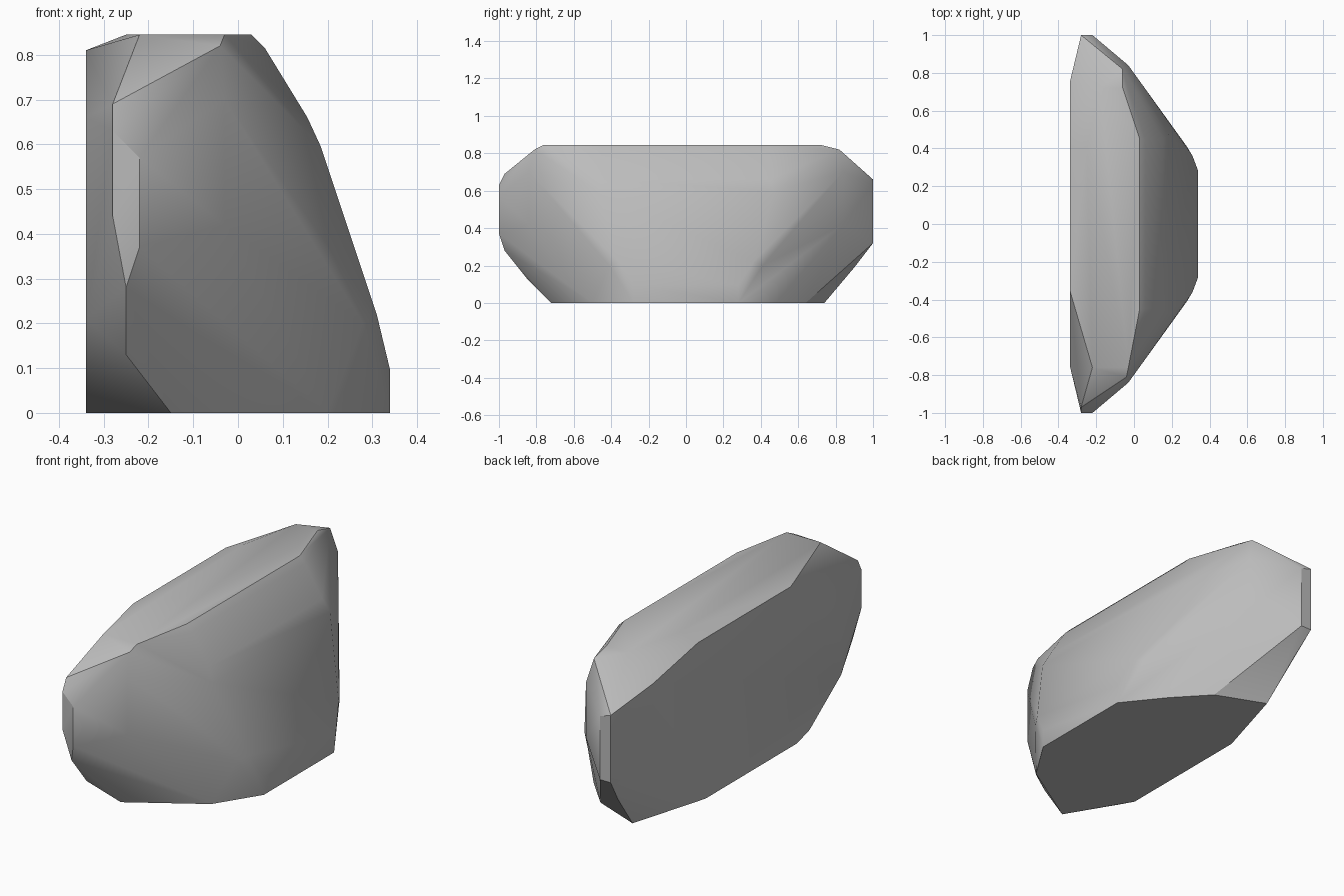
import bpy
import bmesh
from math import radians

cube = bpy.data.objects.get("Cube")
if cube:
    bpy.data.objects.remove(cube, do_unlink=True)

# Plain stone colour
stone = bpy.data.materials.new("stone_grey")
stone.use_nodes = True
grey = (0.5, 0.5, 0.5, 1)
stone.diffuse_color = grey
stone.node_tree.nodes["Principled BSDF"].inputs["Base Color"].default_value = grey

bm = bmesh.new()


def add(*points):
    for p in points:
        bm.verts.new(p)


def both_ends(x, y, *heights):
    for z in heights:
        add((x, y, z), (x, -y, z))


# Flat underside
add((.18, .48, 0), (.03, .64, 0), (-.22, .74, 0), (-.34, .33, 0),
    (-.34, -.40, 0), (-.15, -.72, 0), (.2, -.5, 0))

# Bulging long side, from the foot to the top ledge
both_ends(.34, .28, 0, .095)
both_ends(.31, .36, .22)
both_ends(.28, .41, .2)
both_ends(.185, .47, .595)
both_ends(.155, .45, .66)
both_ends(.06, .45, .815)
both_ends(.03, .45, .845)
both_ends(-.03, .84, .42, .7)

# Flat top
add((-.03, -.76, .845), (-.22, -.76, .845), (-.06, .72, .845),
    (-.18, .72, .845), (-.25, -.35, .845), (-.25, .4, .845))
add((-.04, -.81, .82), (-.06, .82, .82))

# Flat cut side
both_ends(-.34, .75, .3, .66)
add((-.34, -.35, .81), (-.34, .39, .81), (-.34, .75, .74),
    (-.34, -.75, .21), (-.34, -.5, .03))

# Blunt ends
add((-.28, -1, .44), (-.28, -1, .63), (-.28, -.97, .69),
    (-.22, -1, .57), (-.22, -1, .37), (-.25, -.97, .28), (-.25, -.85, .13))
add((-.28, 1, .66), (-.28, 1, .32), (-.22, 1, .64), (-.22, 1, .32),
    (-.25, .9, .19))

# Wrap the corners in one chipped block
hull = bmesh.ops.convex_hull(bm, input=bm.verts[:])
unused = {v for v in hull["geom_interior"] + hull["geom_unused"]
          if isinstance(v, bmesh.types.BMVert)}
bmesh.ops.delete(bm, geom=list(unused), context="VERTS")
bmesh.ops.dissolve_limit(bm, angle_limit=radians(2), verts=bm.verts[:], edges=bm.edges[:])
bmesh.ops.recalc_face_normals(bm, faces=bm.faces[:])

mesh = bpy.data.meshes.new("rock")
bm.to_mesh(mesh)
bm.free()
mesh.materials.append(stone)
rock = bpy.data.objects.new("rock", mesh)
bpy.context.collection.objects.link(rock)

# Soft chips with crisp main ridges
bpy.ops.object.select_all(action="DESELECT")
rock.select_set(True)
bpy.context.view_layer.objects.active = rock
bpy.ops.object.shade_smooth_by_angle(angle=radians(30))
